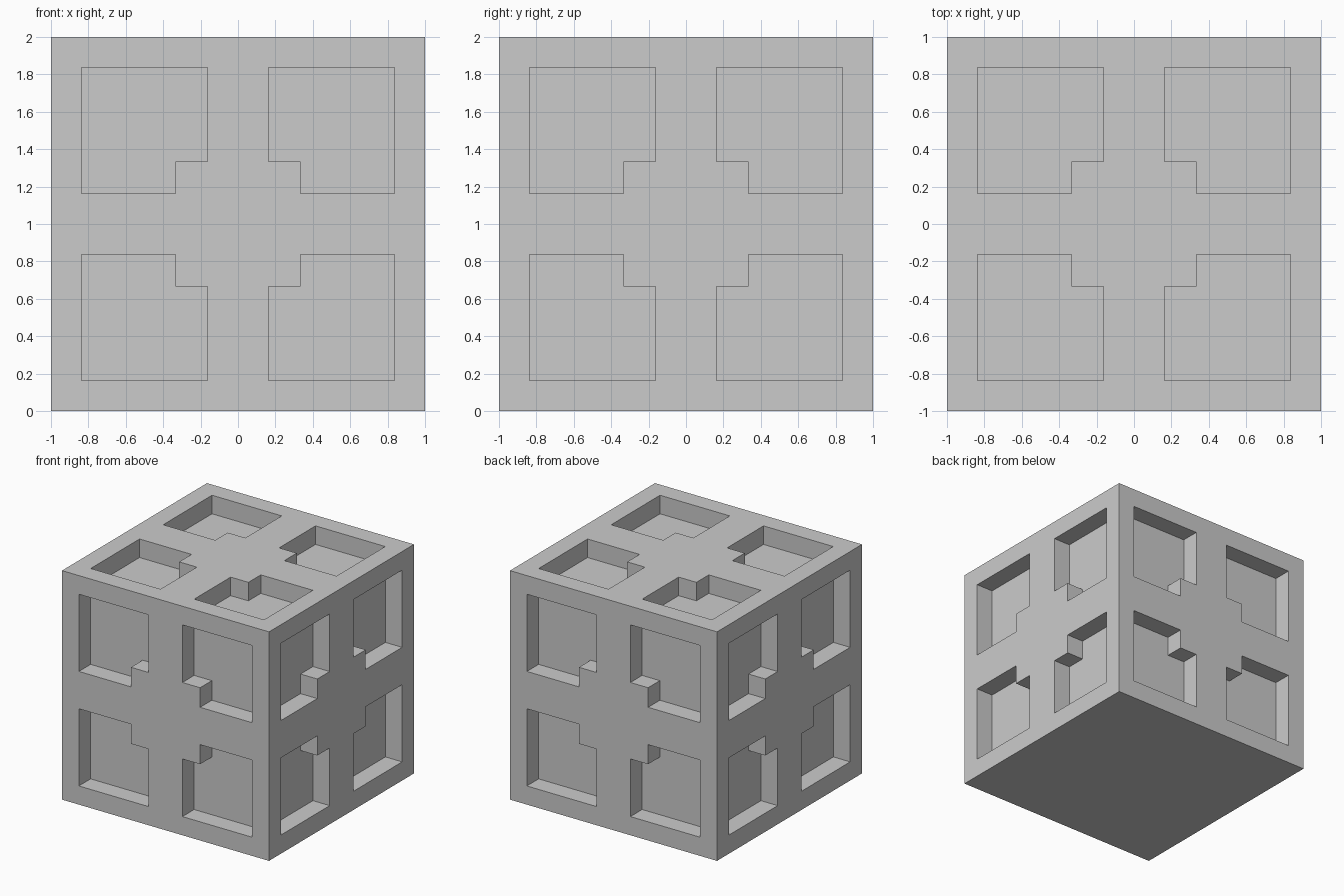
import bpy, bmesh
from math import pi
from mathutils import Matrix, Vector

if "Cube" in bpy.data.objects:
    bpy.data.objects.remove(bpy.data.objects["Cube"])

# Grid lines shared by all sides: border, pocket edge, corner step, pocket edge
LINES = [-1, -0.837, -0.334, -0.163, 0.163, 0.334, 0.837, 1]
DEPTH = 0.162
N = len(LINES) - 1


def in_pocket(i, j):
    """Four pockets per side, each missing its corner next to the centre."""
    if not (i in (1, 2, 4, 5) and j in (1, 2, 4, 5)):
        return False
    return not (i in (2, 4) and j in (2, 4))


def add_side(bm, rot, pockets):
    """One side of the cube as a quad grid with sunken pockets."""
    def level(i, j):
        return 1 - DEPTH if pockets and in_pocket(i, j) else 1

    def quad(*pts):
        bm.faces.new([bm.verts.new(rot @ Vector(p)) for p in pts])

    for i in range(N):
        for j in range(N):
            x0, x1, y0, y1 = LINES[i], LINES[i + 1], LINES[j], LINES[j + 1]
            h = level(i, j)
            quad((x0, y0, h), (x1, y0, h), (x1, y1, h), (x0, y1, h))
            # Walls wherever the neighbouring cell has another level
            if i + 1 < N and (g := level(i + 1, j)) != h:
                quad((x1, y0, h), (x1, y0, g), (x1, y1, g), (x1, y1, h))
            if j + 1 < N and (g := level(i, j + 1)) != h:
                quad((x0, y1, h), (x1, y1, h), (x1, y1, g), (x0, y1, g))


bm = bmesh.new()

# Top, then four upright sides, then the plain underside
add_side(bm, Matrix.Identity(3), True)
for k in range(4):
    add_side(bm, Matrix.Rotation(k * pi / 2, 3, 'Z') @ Matrix.Rotation(pi / 2, 3, 'X'), True)
add_side(bm, Matrix.Rotation(pi, 3, 'X'), False)

# Weld into one closed body standing on the ground
bmesh.ops.remove_doubles(bm, verts=bm.verts, dist=0.0003)
bmesh.ops.recalc_face_normals(bm, faces=bm.faces)
bmesh.ops.translate(bm, verts=bm.verts, vec=(0, 0, 1))

mesh = bpy.data.meshes.new("pocketed_cube")
bm.to_mesh(mesh)
bm.free()
bpy.context.collection.objects.link(bpy.data.objects.new("pocketed_cube", mesh))
